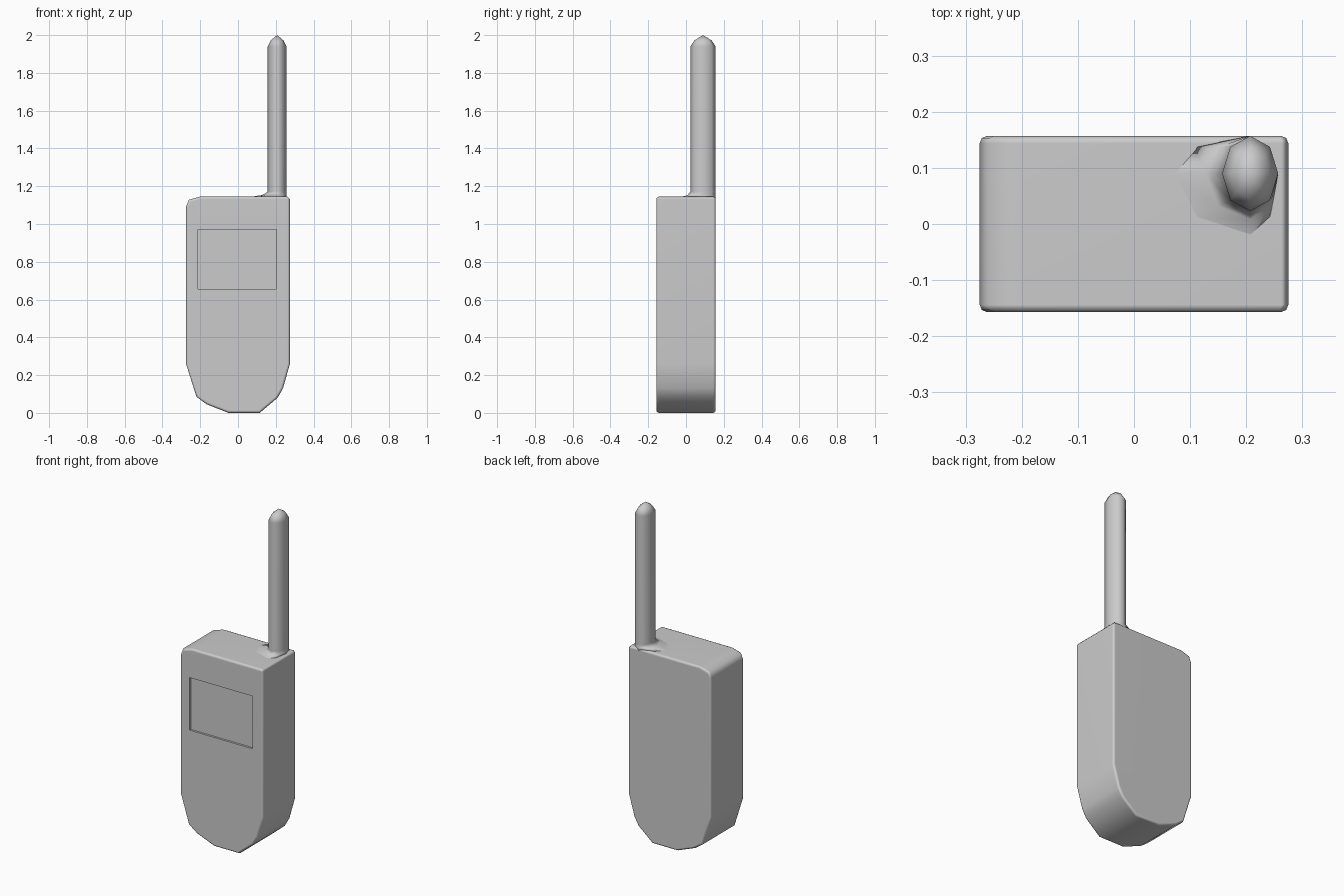
import bpy, bmesh, math

if "Cube" in bpy.data.objects:
    bpy.data.objects.remove(bpy.data.objects["Cube"])

def make_object(name, bm):
    bmesh.ops.recalc_face_normals(bm, faces=bm.faces[:])
    mesh = bpy.data.meshes.new(name)
    bm.to_mesh(mesh)
    bm.free()
    obj = bpy.data.objects.new(name, mesh)
    bpy.context.collection.objects.link(obj)
    return obj

def activate(obj):
    bpy.ops.object.select_all(action='DESELECT')
    obj.select_set(True)
    bpy.context.view_layer.objects.active = obj

def smooth(obj, angle):
    activate(obj)
    bpy.ops.object.shade_smooth_by_angle(angle=math.radians(angle))
    mod = obj.modifiers.new("weighted_normals", 'WEIGHTED_NORMAL')
    mod.keep_sharp = True

# Body: front outline extruded in depth, with chamfered front and back rims
outline = [(-0.275, 1.09), (-0.26, 1.128), (-0.2, 1.145), (0.262, 1.145),
           (0.275, 1.132), (0.275, 0.26), (0.238, 0.13), (0.21, 0.08),
           (0.115, 0.0), (-0.05, 0.0), (-0.165, 0.045), (-0.22, 0.085),
           (-0.275, 0.26)]
Y0, Y1 = -0.157, 0.157
bm = bmesh.new()
front = bm.faces.new([bm.verts.new((x, Y0, z)) for x, z in outline])
ext = bmesh.ops.extrude_face_region(bm, geom=[front], use_keep_orig=True)
bmesh.ops.translate(bm, vec=(0, Y1 - Y0, 0),
                    verts=[g for g in ext["geom"] if isinstance(g, bmesh.types.BMVert)])
rims = [e for e in bm.edges if abs(e.verts[0].co.y - e.verts[1].co.y) < 1e-5]
bmesh.ops.bevel(bm, geom=rims, offset=0.013, segments=2, profile=0.5, affect='EDGES')
body = make_object("body", bm)

# Screen recess cut into the front
bpy.ops.mesh.primitive_cube_add(size=1, location=(-0.003, Y0, 0.8125))
cutter = bpy.context.object
cutter.name = "screen_cutter"
cutter.scale = (0.415, 0.024, 0.315)
cutter.hide_render = True
cut = body.modifiers.new("screen_recess", 'BOOLEAN')
cut.object = cutter
cut.operation = 'DIFFERENCE'
cut.solver = 'EXACT'
activate(body)
bpy.ops.object.modifier_apply(modifier=cut.name)
bpy.data.objects.remove(cutter, do_unlink=True)
smooth(body, 60)

# Antenna: eight-sided oval tube with a pointed cap and a flared foot
CX, CY, RX, RY = 0.207, 0.09, 0.05, 0.067
SIDES = 8

def ring(bm, z, scale, flare=0.0):
    verts = []
    for i in range(SIDES):
        a = 2 * math.pi * i / SIDES
        c, s = math.cos(a), math.sin(a)
        # the foot spreads only towards the front and left
        x = CX + c * RX * scale - flare * max(0, -c)
        y = CY + s * RY * scale - 0.5 * flare * max(0, -s)
        verts.append(bm.verts.new((x, y, z)))
    return verts

bm = bmesh.new()
rings = [ring(bm, 1.12, 1), ring(bm, 1.144, 1, 0.09), ring(bm, 1.153, 1, 0.03),
         ring(bm, 1.17, 1), ring(bm, 1.94, 1), ring(bm, 1.972, 0.68)]
for low, high in zip(rings, rings[1:]):
    for i in range(SIDES):
        j = (i + 1) % SIDES
        bm.faces.new((low[i], low[j], high[j], high[i]))
tip = bm.verts.new((CX, CY, 2.0))
for i in range(SIDES):
    bm.faces.new((rings[-1][i], rings[-1][(i + 1) % SIDES], tip))
bm.faces.new(rings[0])
antenna = make_object("antenna", bm)
smooth(antenna, 85)
